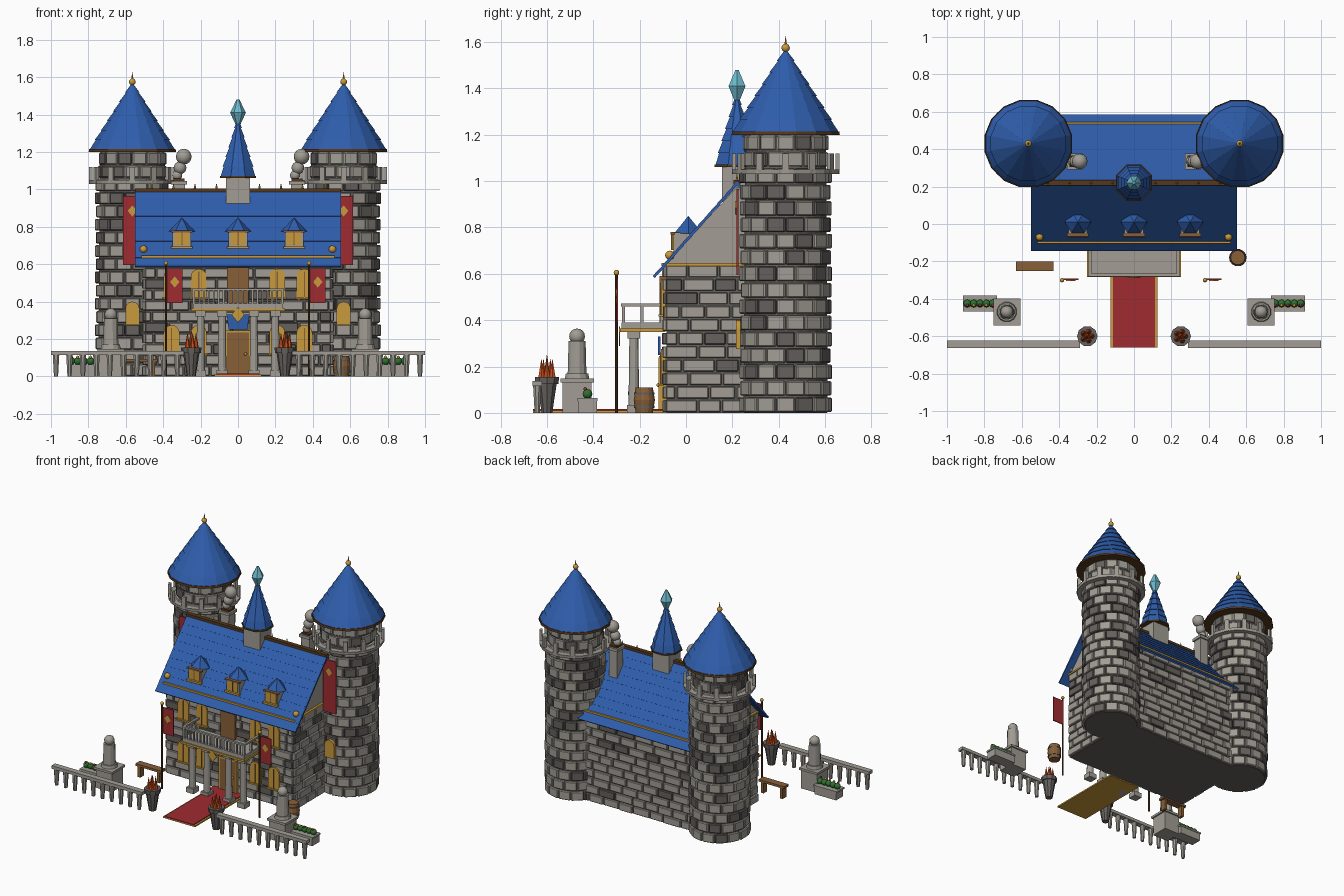
import bpy, bmesh, math, random
from mathutils import Matrix, Vector

random.seed(4)
if "Cube" in bpy.data.objects:
    bpy.data.objects.remove(bpy.data.objects["Cube"])


def colour(name, *rgb):
    m = bpy.data.materials.new(name)
    m.use_nodes = True
    m.diffuse_color = (*rgb, 1)
    m.node_tree.nodes["Principled BSDF"].inputs["Base Color"].default_value = (*rgb, 1)
    return m


STONE = colour("pale stone", .36, .34, .30)
DARK = colour("dark stone", .13, .12, .11)
BLUE = colour("blue slate", .028, .11, .41)
GOLD = colour("gold", .58, .32, .045)
RED = colour("red cloth", .35, .025, .03)
WOOD = colour("brown wood", .25, .115, .04)
DARKWOOD = colour("dark wood", .09, .04, .013)
CRYSTAL = colour("pale crystal", .16, .5, .62)
FLAME = colour("orange flame", .6, .08, .012)
LEAF = colour("green leaf", .03, .16, .03)


# helpers
def paint(ret, m, smooth=False):
    for f in {f for v in ret["verts"] for f in v.link_faces}:
        f.material_index, f.smooth = m, smooth


def box(bm, c, s, m=0, rot=None):
    mat = Matrix.Translation(c) @ (rot or Matrix()) @ Matrix.Diagonal((*s, 1))
    paint(bmesh.ops.create_cube(bm, size=1, matrix=mat), m)


def cone(bm, x, y, z0, z1, r0, r1, n=12, m=0):
    mat = Matrix.Translation((x, y, (z0 + z1) / 2)) @ Matrix.Rotation(math.pi / n, 4, "Z")
    paint(bmesh.ops.create_cone(bm, cap_ends=True, segments=n, radius1=r0, radius2=r1,
                                depth=z1 - z0, matrix=mat), m)


def ball(bm, x, y, z, r, m=0):
    paint(bmesh.ops.create_uvsphere(bm, u_segments=12, v_segments=8, radius=r,
                                    matrix=Matrix.Translation((x, y, z))), m, True)


def prism(bm, pts, depth, m=0):
    face = bm.faces.new([bm.verts.new(p) for p in pts])
    ret = bmesh.ops.extrude_face_region(bm, geom=[face])
    verts = [v for v in ret["geom"] if isinstance(v, bmesh.types.BMVert)]
    bmesh.ops.translate(bm, verts=verts, vec=depth)
    paint({"verts": verts}, m)


def diamond(bm, x, y, z, r, m=0):
    prism(bm, [(x - r, y, z), (x, y, z - r * 1.2), (x + r, y, z), (x, y, z + r * 1.2)], (0, -.006, 0), m)


def arch(bm, x, y, z0, z1, w, m=0):
    r = w / 2
    top = [(x + r * math.cos(a), y, z1 - r + r * math.sin(a))
           for a in (math.pi * i / 8 for i in range(9))]
    prism(bm, [(x - r, y, z0), (x + r, y, z0)] + top, (0, -.02, 0), m)


def spire(bm, x, y, z0, z1, r, layers, n, m=0):
    step = (z1 - z0) / layers
    for i in range(layers):
        r0, r1 = r * (1 - i / layers), r * (1 - (i + 1) / layers)
        cone(bm, x, y, z0 + i * step, z0 + (i + 1) * step, r0 + (.006 if i else 0), r1, n, m)


def finish(bm, name, *mats, bevel=0):
    bmesh.ops.recalc_face_normals(bm, faces=bm.faces[:])
    me = bpy.data.meshes.new(name)
    bm.to_mesh(me)
    bm.free()
    ob = bpy.data.objects.new(name, me)
    bpy.context.collection.objects.link(ob)
    for m in mats:
        me.materials.append(m)
    if bevel:
        b = ob.modifiers.new("worn edges", "BEVEL")
        b.width, b.segments = bevel, 1
    return ob


# house core, gables and cornice
MID, HALF, WX, WALL = .22, .31, .5, .64
bm = bmesh.new()
box(bm, (0, MID, WALL / 2), (2 * WX - .01, 2 * HALF - .01, WALL), 1)
prism(bm, [(-WX, MID - HALF, WALL), (-WX, MID + HALF, WALL), (-WX, MID, .975)], (2 * WX, 0, 0), 0)
box(bm, (0, MID, WALL), (2 * WX + .03, 2 * HALF + .03, .012), 2)
finish(bm, "house_core", STONE, DARK, GOLD)

# house wall bricks
bm = bmesh.new()
rows, length = 11, .12
h = WALL / rows
for side in range(4):
    turn = Matrix.Rotation(side * math.pi / 2, 4, "Z")
    span, out = ((WX, HALF) if side % 2 == 0 else (HALF, WX))
    for row in range(rows):
        a = -span - (length / 2 if row % 2 else 0)
        while a < span - .005:
            b = a + length * random.uniform(.8, 1.2)
            lo, hi = max(a, -span), min(b, span)
            if hi - lo > .02:
                c = turn @ Vector(((lo + hi) / 2, -out, (row + .5) * h))
                box(bm, c + Vector((0, MID, 0)), (hi - lo - .008, random.uniform(.012, .026), h - .007),
                    int(random.random() < .12), turn)
            a = b
finish(bm, "house_bricks", STONE, DARK, bevel=.004)

# main roof in overlapping slate rows
bm = bmesh.new()
N, run, rise = 9, .355, .4
for s in (-1, 1):
    tilt = Matrix.Rotation(-s * (math.atan2(rise, run) - .03), 4, "X")
    for i in range(N):
        t = (i + .5) / N
        box(bm, (0, MID + s * run * (1 - t), .59 + rise * t), (1.1, math.hypot(run, rise) / N + .012, .012), 0, tilt)
finish(bm, "main_roof", BLUE)

# ridge cap with spikes, and roof corner knobs
bm = bmesh.new()
box(bm, (0, MID, .995), (1.1, .03, .018), 0)
for i in range(-4, 5):
    if i:
        cone(bm, i * .115, MID, 1, 1.035, .008, 0, 6, 1)
for s in (-1, 1):
    ball(bm, s * .505, -.07, .68, .02, 1)
finish(bm, "ridge_trim", DARKWOOD, GOLD)

# dormers
bm = bmesh.new()
for x in (-.3, 0, .3):
    box(bm, (x, .01, .735), (.1, .13, .085), 0)
    box(bm, (x, -.057, .737), (.08, .008, .07), 1)
    box(bm, (x, -.057, .69), (.115, .025, .012), 1)
    box(bm, (x, -.057, .775), (.115, .02, .01), 2)
    box(bm, (x, -.062, .737), (.006, .006, .07), 2)
    cone(bm, x, .01, .775, .85, .07, 0, 6, 3)
finish(bm, "dormers", STONE, GOLD, WOOD, BLUE)

# central turret with crystal
bm = bmesh.new()
box(bm, (0, MID, .99), (.13, .13, .16), 0)
cone(bm, 0, MID, 1.062, 1.072, .105, .105, 8, 1)
spire(bm, 0, MID, 1.07, 1.38, .1, 6, 8, 2)
cone(bm, 0, MID, 1.345, 1.41, .012, .042, 6, 3)
cone(bm, 0, MID, 1.41, 1.48, .042, .008, 6, 3)
finish(bm, "central_turret", STONE, DARKWOOD, BLUE, CRYSTAL)

# corner towers
TX, TY, TR = .565, .43, .195
for s, label in ((-1, "right"), (1, "left")):
    x = s * TX
    bm = bmesh.new()
    rows, per = 17, 14
    h = 1.2 / rows
    cone(bm, x, TY, 0, 1.2, TR - .012, TR - .02, 28, 1)
    for row in range(rows):
        r = TR - (.015 if row > 14 else 0)
        for k in range(per):
            rot = Matrix.Rotation((k + row % 2 / 2) * math.tau / per, 4, "Z")
            c = Vector((x, TY, (row + .5) * h)) + rot @ Vector((r - .02, 0, 0))
            box(bm, c, (random.uniform(.034, .046), math.tau * r / per - .008, h - .008),
                int(random.random() < .3), rot)
    finish(bm, label + "_tower_bricks", STONE, DARK, bevel=.005)

    bm = bmesh.new()
    cone(bm, x, TY, 1.03, 1.05, .232, .235, 20)
    for k in range(12):
        rot = Matrix.Rotation(k * math.tau / 12, 4, "Z")
        box(bm, Vector((x, TY, 1.075)) + rot @ Vector((.223, 0, 0)), (.018, .03, .09), 0, rot)
    finish(bm, label + "_tower_gallery", STONE)

    bm = bmesh.new()
    cone(bm, x, TY, 1.2, 1.215, .238, .236, 16, 1)
    spire(bm, x, TY, 1.214, 1.57, .232, 7, 16, 0)
    ball(bm, x, TY, 1.575, .018, 2)
    cone(bm, x, TY, 1.585, 1.63, .007, 0, 6, 2)
    finish(bm, label + "_tower_roof", BLUE, DARKWOOD, GOLD)

    bm = bmesh.new()
    arch(bm, x, .235, .275, .4, .075, 1)
    box(bm, (x, .222, .78), (.1, .008, .37), 0)
    diamond(bm, x, .218, .885, .025, 1)
    finish(bm, label + "_tower_banner_and_window", RED, GOLD)

    # chimney and drifting smoke
    bm = bmesh.new()
    cx = s * .315
    box(bm, (cx, .335, .93), (.065, .065, .2))
    box(bm, (cx, .335, 1.035), (.085, .085, .02))
    box(bm, (cx, .335, 1.05), (.06, .06, .014), 1)
    for dx, z, r in ((-.01, 1.075, .027), (.005, 1.115, .034), (.025, 1.175, .042)):
        ball(bm, cx + dx, .335, z, r)
    finish(bm, label + "_chimney", STONE, DARKWOOD)

# facade windows and doors
bm = bmesh.new()
for x in (-.355, -.21, .21, .355):
    for z in (.12, .42):
        arch(bm, x, -.088, z, z + .155, .085)
        box(bm, (x, -.11, z + .07), (.006, .006, .14), 1)
        box(bm, (x, -.108, z), (.1, .02, .01))
finish(bm, "facade_windows", GOLD, WOOD)
bm = bmesh.new()
box(bm, (0, -.1, .125), (.12, .03, .23), 0)
box(bm, (0, -.1, .49), (.115, .03, .2), 0)
box(bm, (0, -.102, .24), (.14, .03, .012), 2)
for s in (-1, 1):
    box(bm, (s * .064, -.102, .12), (.01, .034, .24), 2)
prism(bm, [(-.06, -.11, .33), (.06, -.11, .33), (.05, -.11, .25), (-.05, -.11, .25)], (0, -.01, 0), 1)
ball(bm, .04, -.12, .12, .008, 2)
finish(bm, "front_doors", WOOD, BLUE, GOLD)

# balcony on columns
bm = bmesh.new()
box(bm, (0, -.185, .375), (.48, .185, .03))
box(bm, (0, -.187, .357), (.5, .195, .014), 1)
box(bm, (0, -.272, .465), (.49, .016, .012))
diamond(bm, 0, -.284, .33, .035, 1)
for i in range(19):
    box(bm, (-.234 + i * .026, -.272, .425), (.009, .009, .075))
for s in (-1, 1):
    box(bm, (s * .236, -.185, .465), (.016, .18, .012))
    for y in (-.27, -.19, -.105):
        box(bm, (s * .236, y, .428), (.014, .014, .08))
    for x in (.085, .2):
        box(bm, (s * x, -.225, .0175), (.06, .06, .035))
        cone(bm, s * x, -.225, .03, .33, .024, .02, 12)
        box(bm, (s * x, -.225, .335), (.055, .055, .03))
finish(bm, "balcony", STONE, GOLD)

# carpet with gold edging
bm = bmesh.new()
box(bm, (0, -.38, .005), (.25, .56, .01), 1)
box(bm, (0, -.38, .012), (.225, .562, .008), 0)
finish(bm, "carpet", RED, GOLD)

# flag poles, both flags flying the same way
bm = bmesh.new()
for x in (-.385, .38):
    cone(bm, x, -.3, 0, .6, .007, .006, 8, 0)
    ball(bm, x, -.3, .605, .012, 1)
    box(bm, (x + .047, -.296, .485), (.084, .007, .185), 2)
    diamond(bm, x + .047, -.299, .505, .025, 1)
finish(bm, "flag_poles", DARKWOOD, GOLD, RED)

# courtyard furniture on both sides
for s, label in ((-1, "right"), (1, "left")):
    bm = bmesh.new()
    box(bm, (s * .645, -.642, .126), (.71, .04, .022))
    for i in range(10):
        cone(bm, s * (.325 + i * .072), -.642, 0, .116, .012, .019, 8)
    finish(bm, label + "_fence", STONE)

    bm = bmesh.new()
    cone(bm, s * .25, -.6, 0, .13, .024, .045, 10, 0)
    cone(bm, s * .25, -.6, .125, .155, .052, .055, 10, 0)
    for k in range(5):
        a = k * math.tau / 5
        cone(bm, s * .25 + .025 * math.cos(a), -.6 + .025 * math.sin(a), .15, .235, .016, 0, 6, 1)
    cone(bm, s * .25, -.6, .15, .255, .018, 0, 6, 1)
    finish(bm, label + "_brazier", DARK, FLAME)

    bm = bmesh.new()
    sx, sy = s * .68, -.47
    box(bm, (sx, sy, .07), (.125, .125, .14))
    box(bm, (sx, sy, .14), (.145, .145, .016))
    cone(bm, sx, sy, .145, .17, .055, .05, 12)
    cone(bm, sx, sy, .165, .31, .042, .038, 12)
    ball(bm, sx, sy, .33, .034)
    finish(bm, label + "_statue", STONE)

    bm = bmesh.new()
    box(bm, (s * .823, -.425, .03), (.17, .08, .06), 0)
    box(bm, (s * .823, -.425, .058), (.182, .088, .012), 0)
    for i in range(5):
        ball(bm, s * (.755 + i * .034), -.425, .082, .021, 1)
        ball(bm, s * (.755 + i * .034), -.435, .103, .008, 2 + i % 2)
    finish(bm, label + "_planter", STONE, LEAF, RED, GOLD)

# bench
bm = bmesh.new()
box(bm, (-.53, -.225, .085), (.2, .05, .016))
for s in (-1, 1):
    box(bm, (-.53 + s * .075, -.225, .04), (.02, .04, .08))
finish(bm, "bench", WOOD)

# barrel
bm = bmesh.new()
cone(bm, .555, -.18, 0, .055, .038, .047, 14, 0)
cone(bm, .555, -.18, .055, .11, .047, .038, 14, 0)
for z in (.022, .08):
    cone(bm, .555, -.18, z, z + .009, .046, .046, 14, 1)
finish(bm, "barrel", WOOD, DARK)
